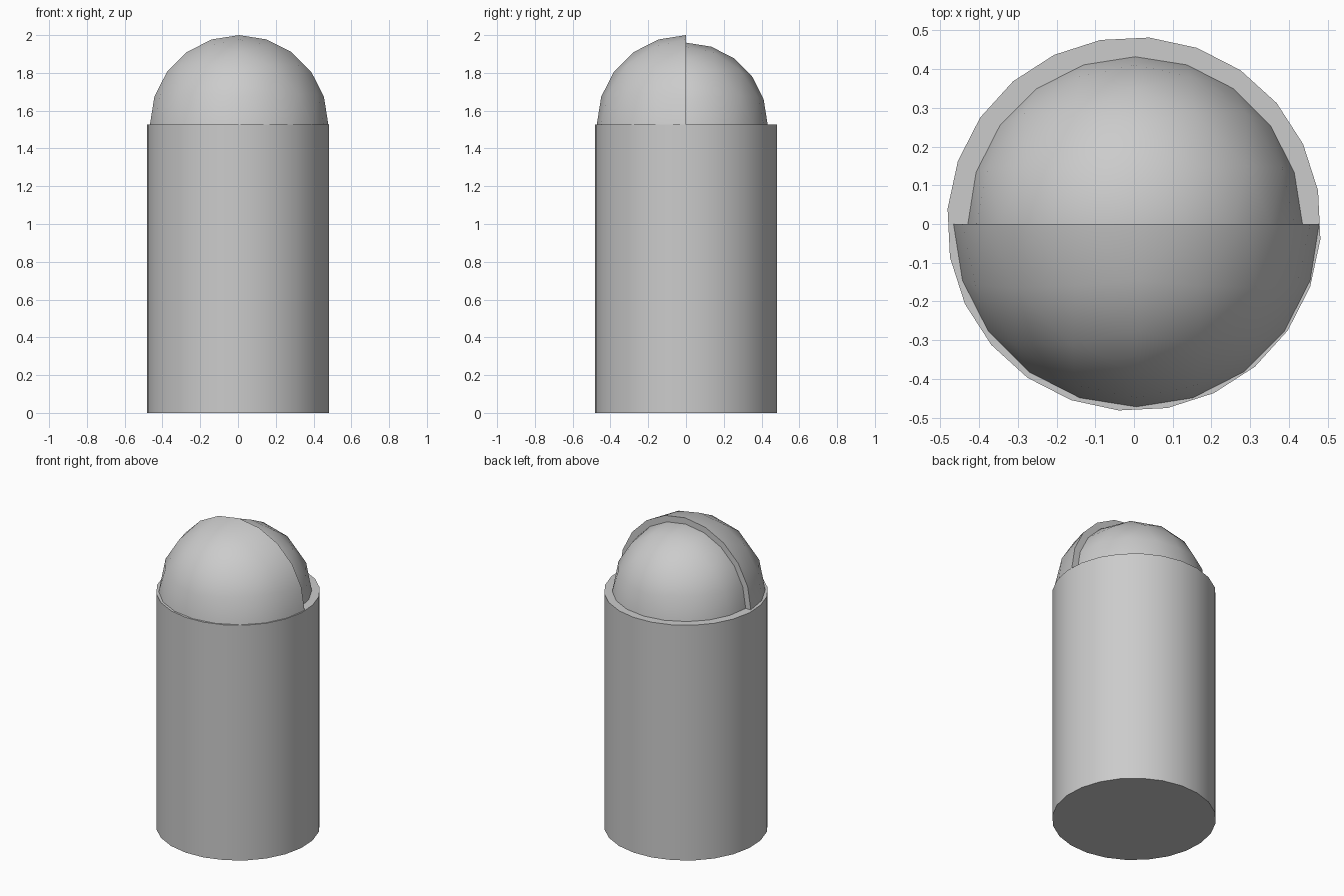
import bpy, bmesh
from math import sin, pi, radians, atan2
from mathutils import Vector

default = bpy.data.objects.get("Cube")
if default:
    bpy.data.objects.remove(default, do_unlink=True)

# One plain grey for everything
grey = bpy.data.materials.new("light_grey")
grey.use_nodes = True
grey.diffuse_color = (0.6, 0.6, 0.6, 1)
grey.node_tree.nodes["Principled BSDF"].inputs["Base Color"].default_value = (0.6, 0.6, 0.6, 1)

BASE_HEIGHT = 1.528
STEPS = 5  # facets per quarter circle


def finish(bm, name, location):
    bmesh.ops.recalc_face_normals(bm, faces=bm.faces)
    mesh = bpy.data.meshes.new(name)
    bm.to_mesh(mesh)
    bm.free()
    mesh.materials.append(grey)
    obj = bpy.data.objects.new(name, mesh)
    obj.location = location
    bpy.context.collection.objects.link(obj)
    bpy.ops.object.select_all(action='DESELECT')
    obj.select_set(True)
    bpy.context.view_layer.objects.active = obj
    bpy.ops.object.shade_smooth_by_angle(angle=radians(30))
    return obj


def add_octant(bm, radius, sx, sy):
    """Triangulated upper eighth of a sphere, evenly spaced along its edges."""
    grid = {}
    for i in range(STEPS + 1):
        for j in range(STEPS + 1 - i):
            k = STEPS - i - j
            p = Vector([sin(pi / 2 * t / STEPS) for t in (i, j, k)]).normalized() * radius
            grid[i, j] = bm.verts.new((p.x * sx, p.y * sy, p.z))
    for i in range(STEPS):
        for j in range(STEPS - i):
            bm.faces.new((grid[i, j], grid[i + 1, j], grid[i, j + 1]))
            if i + j < STEPS - 1:
                bm.faces.new((grid[i + 1, j], grid[i + 1, j + 1], grid[i, j + 1]))


def dome(name, radius, sides, location, flat_back=False):
    bm = bmesh.new()
    for sy in sides:
        for sx in (-1, 1):
            add_octant(bm, radius, sx, sy)
    bmesh.ops.remove_doubles(bm, verts=bm.verts, dist=0.0001)
    if flat_back:
        rim = [v for v in bm.verts if abs(v.co.y) < 0.0001]
        bm.faces.new(sorted(rim, key=lambda v: atan2(v.co.z, v.co.x)))
    return finish(bm, name, location)


# Cylindrical body with flat ends
bm = bmesh.new()
bmesh.ops.create_cone(bm, cap_ends=True, segments=24, radius1=0.483, radius2=0.483, depth=BASE_HEIGHT)
body = finish(bm, "body", (0, 0, BASE_HEIGHT / 2))
body.rotation_euler.z = radians(10.3)

# Inner dome, and the larger half dome covering its front
dome("inner_dome", 0.432, (-1, 1), (0.003, 0, BASE_HEIGHT))
dome("front_half_dome", 0.472, (-1,), (0.006, 0, BASE_HEIGHT), flat_back=True)
